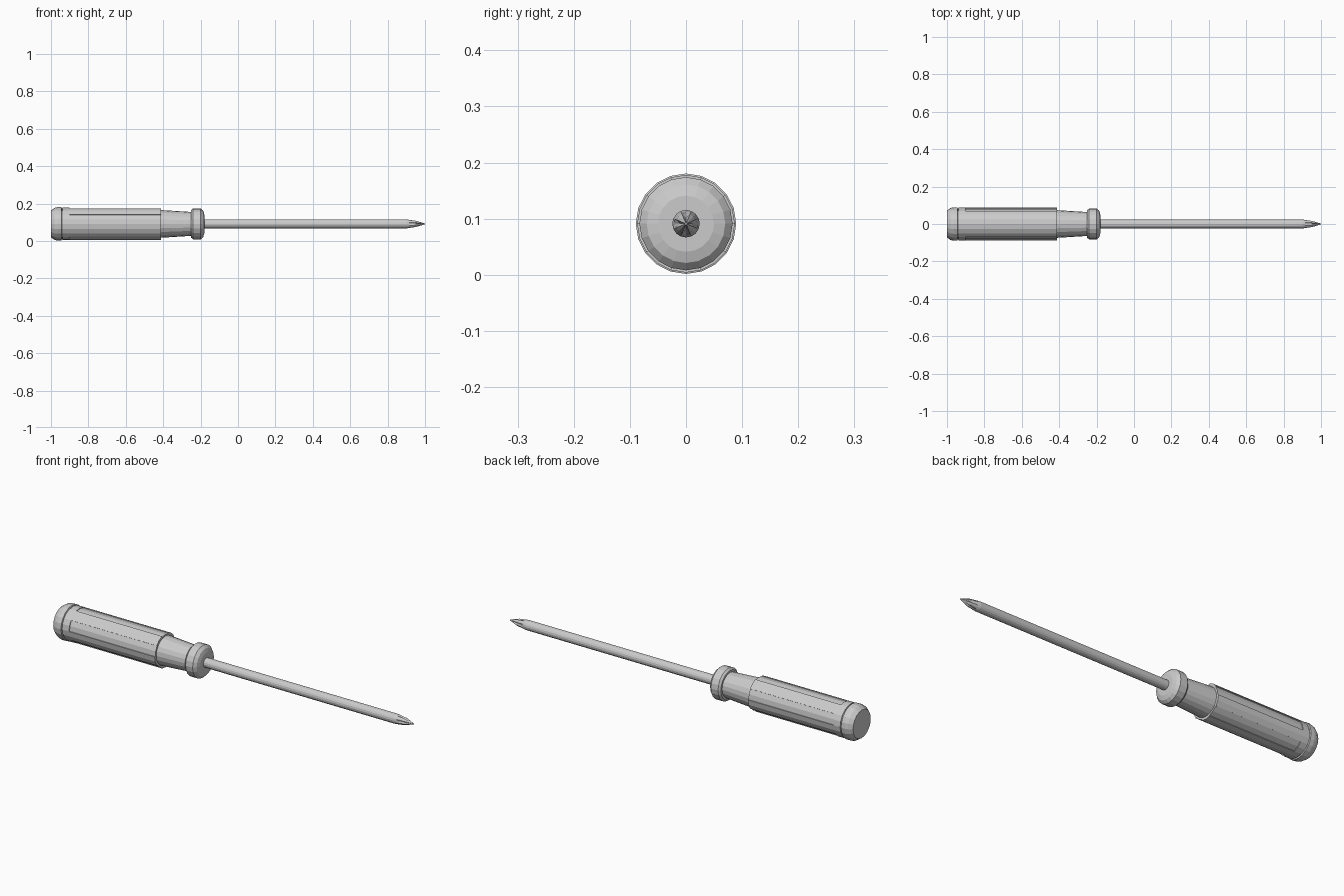
import bpy, bmesh, math

if "Cube" in bpy.data.objects:
    bpy.data.objects.remove(bpy.data.objects["Cube"])

AXIS_Z = 0.091


def finish(name, bm):
    bmesh.ops.recalc_face_normals(bm, faces=bm.faces[:])
    mesh = bpy.data.meshes.new(name)
    bm.to_mesh(mesh)
    bm.free()
    obj = bpy.data.objects.new(name, mesh)
    obj.location.z = AXIS_Z
    bpy.context.collection.objects.link(obj)
    return obj


def lathe(profile, sides):
    """Rings along x; each radius is a number or a function of the side index."""
    bm = bmesh.new()
    rings = []
    for x, r in profile:
        ring = []
        for i in range(sides):
            a = 2 * math.pi * i / sides
            rad = r(i) if callable(r) else r
            ring.append(bm.verts.new((x, rad * math.cos(a), rad * math.sin(a))))
        rings.append(ring)
    for p, q in zip(rings, rings[1:]):
        for i in range(sides):
            j = (i + 1) % sides
            bm.faces.new((p[i], p[j], q[j], q[i]))
    bm.faces.new(rings[0])
    bm.faces.new(rings[-1])
    return bm


# Handle: end cap, groove, grip, tapered neck and collar
CORE, RIB = 0.083, 0.087
bm = lathe([(-1.0, 0.072), (-0.98, 0.086), (-0.965, 0.0895), (-0.944, 0.0895),
            (-0.942, CORE), (-0.937, CORE), (-0.90, CORE), (-0.413, CORE),
            (-0.413, 0.074), (-0.25, 0.064), (-0.25, 0.074), (-0.24, 0.083),
            (-0.2, 0.083), (-0.186, 0.070), (-0.18, 0.05), (-0.18, 0.02)], 20)

# Raise the rear band and five ribs, leaving five shallow grip panels
raised = []
for f in bm.faces:
    c = f.calc_center_median()
    if -0.93 < c.x < -0.90:
        raised.append(f)
    elif -0.90 < c.x < -0.45:
        side = math.degrees(math.atan2(c.z, c.y)) - 90
        if abs((side + 36) % 72 - 36) > 18:
            raised.append(f)
res = bmesh.ops.extrude_face_region(bm, geom=raised)
for v in res["geom"]:
    if isinstance(v, bmesh.types.BMVert):
        v.co.y *= RIB / CORE
        v.co.z *= RIB / CORE
bmesh.ops.delete(bm, geom=[f for f in raised if f.is_valid], context='FACES')
finish("handle", bm)


# Shaft with a fluted cross tip
def fluted(wing, valley):
    return lambda i: valley if i % 4 == 0 else wing


bm = lathe([(-0.2, 0.0245), (0.90, 0.0245), (0.915, fluted(0.0225, 0.0215)),
            (0.95, fluted(0.018, 0.011)), (0.97, fluted(0.012, 0.006)),
            (1.0, 0.002)], 16)
finish("shaft", bm)
